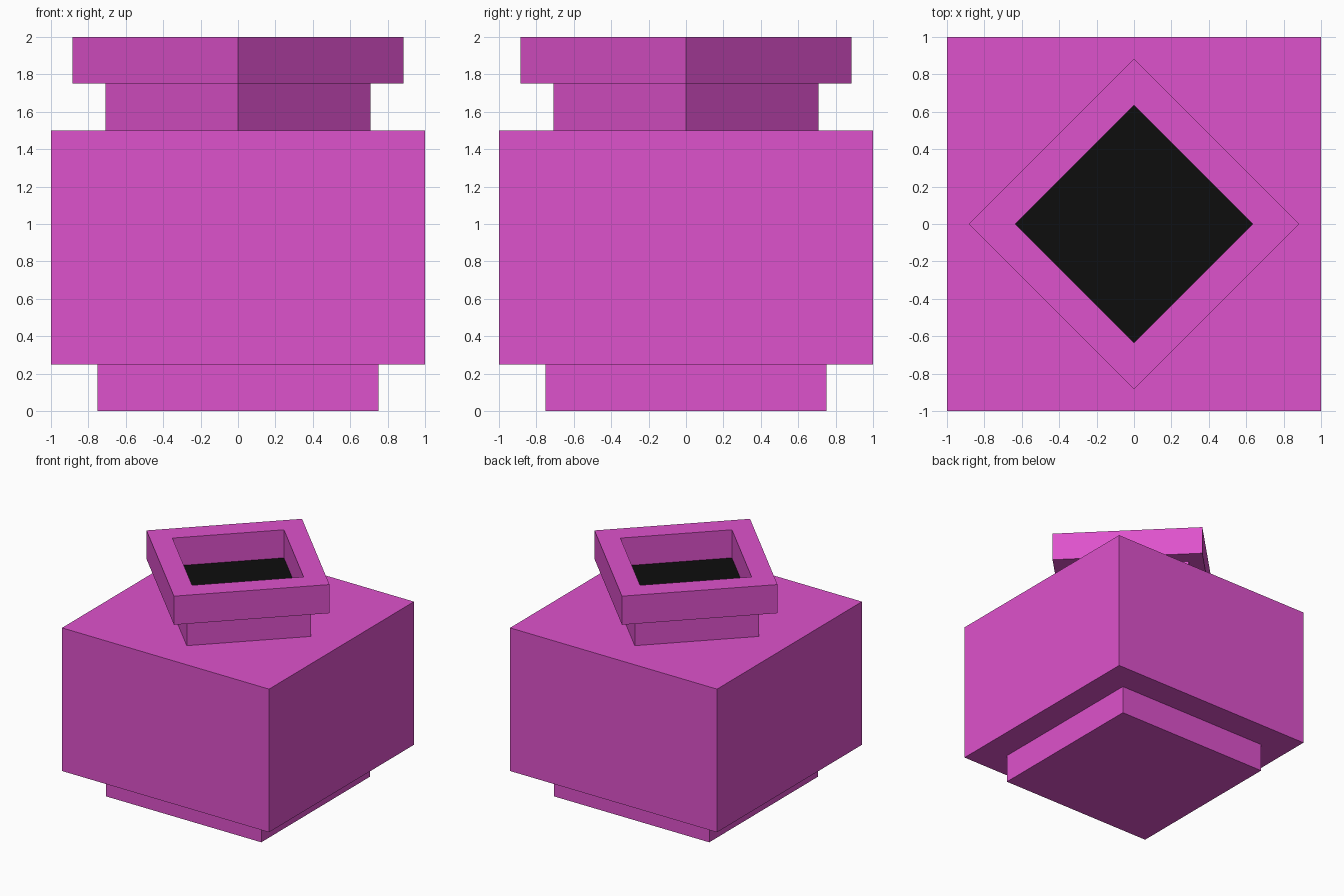
import bpy
import bmesh
from math import radians
from mathutils import Matrix

cube = bpy.data.objects.get("Cube")
if cube:
    bpy.data.objects.remove(cube, do_unlink=True)


def make_material(name, color):
    mat = bpy.data.materials.new(name)
    mat.use_nodes = True
    mat.diffuse_color = color
    mat.node_tree.nodes["Principled BSDF"].inputs["Base Color"].default_value = color
    return mat


magenta = make_material("magenta", (0.73, 0.084, 0.604, 1))
black = make_material("black", (0.004, 0.004, 0.004, 1))


def square_block(name, side, bottom, top, turn=0, wall=None):
    """Square block; with a wall width it gets a recess with a dark floor."""
    bm = bmesh.new()
    height = top - bottom
    shape = (Matrix.Translation((0, 0, (bottom + top) / 2))
             @ Matrix.Rotation(radians(turn), 4, "Z")
             @ Matrix.Diagonal((side, side, height, 1)))
    bmesh.ops.create_cube(bm, size=1, matrix=shape)
    bm.normal_update()
    if wall:
        floor = max(bm.faces, key=lambda f: f.calc_center_median().z)
        bmesh.ops.inset_individual(bm, faces=[floor], thickness=wall)
        bmesh.ops.inset_individual(bm, faces=[floor], thickness=0,
                                   depth=0.005 - height)
        floor.material_index = 1
    mesh = bpy.data.meshes.new(name)
    bm.to_mesh(mesh)
    bm.free()
    mesh.materials.append(magenta)
    mesh.materials.append(black)
    obj = bpy.data.objects.new(name, mesh)
    bpy.context.collection.objects.link(obj)
    return obj


# Foot and main body, square to the axes
square_block("foot", 1.5, 0, 0.25)
square_block("body", 2, 0.25, 1.5)

# Neck and hollow rim, turned to a diamond
square_block("neck", 1, 1.5, 1.75, turn=45)
square_block("rim", 1.25, 1.75, 2, turn=45, wall=0.25)
